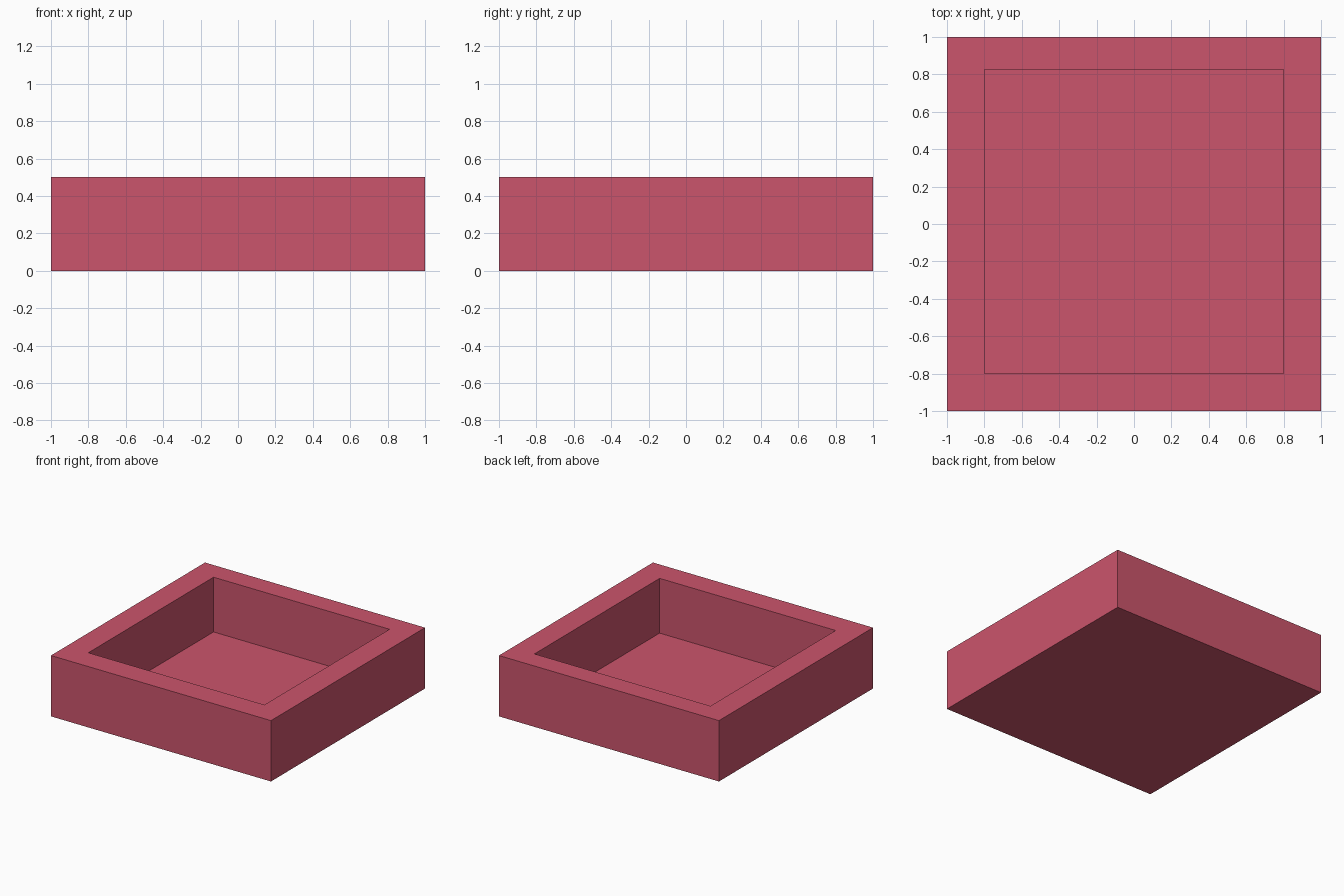
import bpy, bmesh
from mathutils import Matrix, Vector

if "Cube" in bpy.data.objects:
    bpy.data.objects.remove(bpy.data.objects["Cube"])

SIZE, HEIGHT, FLOOR = 2.0, 0.5, 0.05
WALL, BACK_WALL = 0.2, 0.175

# Solid block standing on the ground
bm = bmesh.new()
bmesh.ops.create_cube(bm, size=1.0, matrix=Matrix.Translation((0, 0, HEIGHT / 2))
                      @ Matrix.Diagonal((SIZE, SIZE, HEIGHT, 1)))

# Rim: inset the top face, with a slightly thinner back wall
bm.normal_update()
top = max(bm.faces, key=lambda f: f.calc_center_median().z)
bmesh.ops.inset_region(bm, faces=[top], thickness=WALL, use_even_offset=True)
for v in top.verts:
    if v.co.y > 0:
        v.co.y = SIZE / 2 - BACK_WALL

# Recess: push the inset face down to the tray floor
floor = bmesh.ops.extrude_discrete_faces(bm, faces=[top])["faces"][0]
bmesh.ops.translate(bm, verts=floor.verts, vec=Vector((0, 0, FLOOR - HEIGHT)))
bmesh.ops.recalc_face_normals(bm, faces=bm.faces)

mesh = bpy.data.meshes.new("tray")
bm.to_mesh(mesh)
bm.free()

# Rose red finish
mat = bpy.data.materials.new("rose_red")
mat.diffuse_color = (0.6, 0.09, 0.15, 1)
mat.use_nodes = True
mat.node_tree.nodes["Principled BSDF"].inputs["Base Color"].default_value = mat.diffuse_color
mesh.materials.append(mat)
bpy.context.collection.objects.link(bpy.data.objects.new("tray", mesh))
